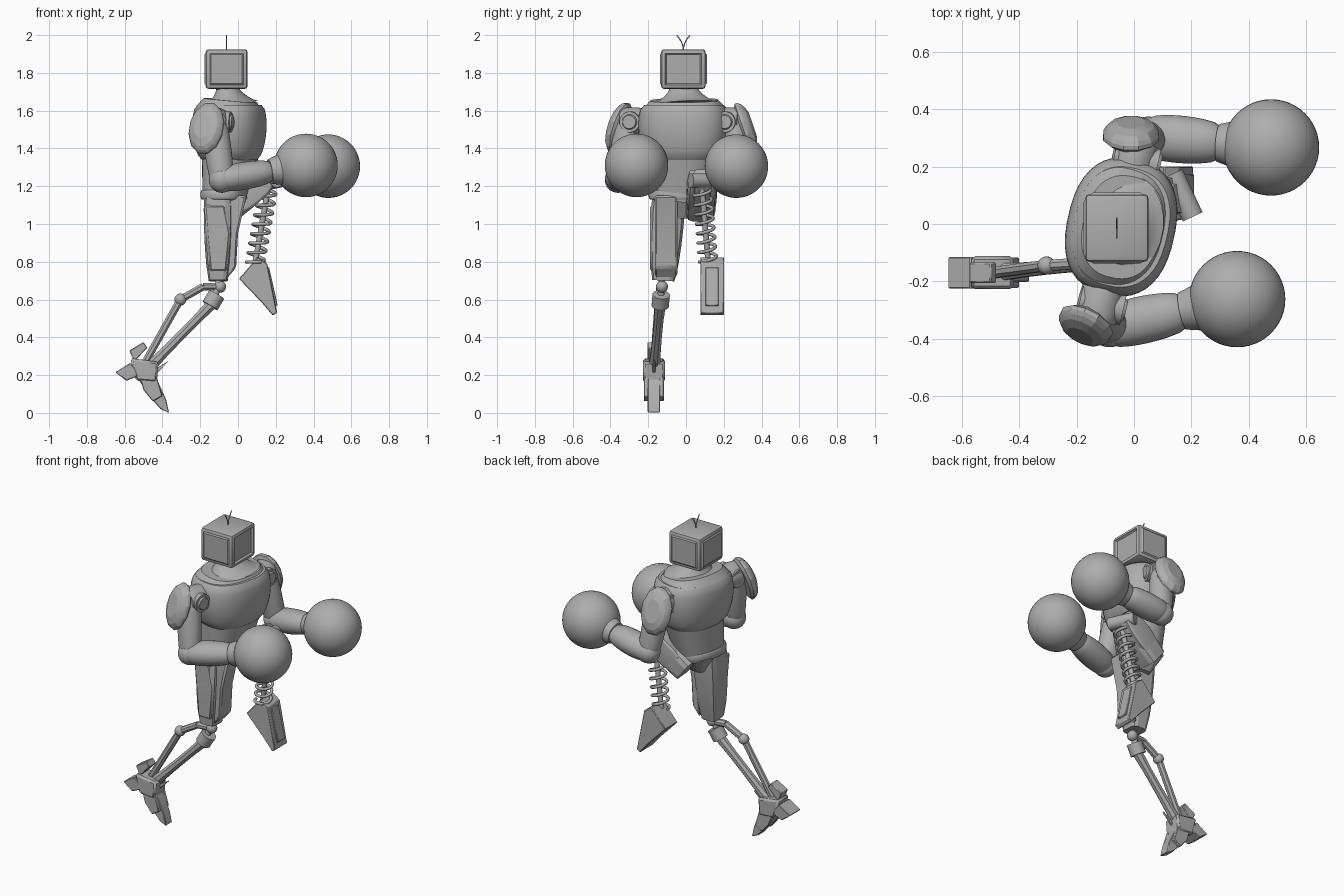
import bpy, bmesh, math
from mathutils import Vector

cube = bpy.data.objects.get("Cube")
if cube:
    bpy.data.objects.remove(cube, do_unlink=True)

shade = (.42, .42, .42, 1)
grey = bpy.data.materials.new("plain grey")
grey.use_nodes = True
grey.diffuse_color = shade
grey.node_tree.nodes["Principled BSDF"].inputs["Base Color"].default_value = shade

SIDEWAYS = Vector((0, 1, 0))
UP = Vector((0, 0, 1))
# The torso is twisted a little to its right
TORSO_LEFT = Vector((.22, .97, 0)).normalized()
TORSO_FORWARD = TORSO_LEFT.cross(UP)


def finish(name, bm, angle=.6, bevel=0):
    bmesh.ops.recalc_face_normals(bm, faces=bm.faces)
    mesh = bpy.data.meshes.new(name)
    bm.to_mesh(mesh)
    bm.free()
    mesh.materials.append(grey)
    mesh.shade_smooth()
    mesh.set_sharp_from_angle(angle=angle)
    ob = bpy.data.objects.new(name, mesh)
    bpy.context.collection.objects.link(ob)
    if bevel:
        modifier = ob.modifiers.new("edges", "BEVEL")
        modifier.width = bevel
        modifier.segments = 1


def tube(name, a, b, start, end, bulge=0, flat=1, side=SIDEWAYS, sides=24, power=2, steps=12, angle=.6):
    """Tapered, optionally bulging limb whose section is a superellipse."""
    a, b = Vector(a), Vector(b)
    along = (b - a).normalized()
    wide = (side - along * side.dot(along)).normalized()
    deep = wide.cross(along) * flat
    steps = steps if bulge else 1
    bm = bmesh.new()
    rows = []
    for k in range(steps + 1):
        t = k / steps
        radius = start + (end - start) * t + bulge * math.sqrt(abs(math.sin(math.pi * t)))
        row = []
        for i in range(sides):
            turn = math.tau * (i + .5) / sides
            c, s = [math.copysign(abs(q) ** (2 / power), q) for q in (math.cos(turn), math.sin(turn))]
            row.append(bm.verts.new(a.lerp(b, t) + (wide * c + deep * s) * radius))
        rows.append(row)
    for low, high in zip(rows, rows[1:]):
        for i in range(sides):
            j = (i + 1) % sides
            bm.faces.new((low[i], low[j], high[j], high[i]))
    bm.faces.new(rows[0])
    bm.faces.new(rows[-1])
    finish(name, bm, angle)


def ball(name, centre, radius, segments=32):
    bm = bmesh.new()
    bmesh.ops.create_uvsphere(bm, u_segments=segments, v_segments=segments // 2, radius=radius)
    bmesh.ops.translate(bm, verts=bm.verts, vec=centre)
    finish(name, bm)


def plate(name, outline, middle, width, bevel=.004):
    """Side outline in x and z, given a width across y."""
    bm = bmesh.new()
    face = bm.faces.new([bm.verts.new((x, middle - width / 2, z)) for x, z in outline])
    grown = bmesh.ops.extrude_face_region(bm, geom=[face])["geom"]
    moved = [v for v in grown if isinstance(v, bmesh.types.BMVert)]
    bmesh.ops.translate(bm, verts=moved, vec=SIDEWAYS * width)
    finish(name, bm, .4, bevel)


def wire(name, points, radius):
    curve = bpy.data.curves.new(name, "CURVE")
    curve.dimensions = "3D"
    curve.bevel_depth = radius
    curve.bevel_resolution = 2
    curve.use_fill_caps = True
    spline = curve.splines.new("POLY")
    spline.points.add(len(points) - 1)
    for point, place in zip(spline.points, points):
        point.co = (*place, 1)
    curve.materials.append(grey)
    bpy.context.collection.objects.link(bpy.data.objects.new(name, curve))


# Head: boxy monitor with a sunk screen and raised side covers
head = Vector((-.06, -.014, 1.82))
bm = bmesh.new()
bmesh.ops.create_cube(bm, size=1)
bmesh.ops.scale(bm, verts=bm.verts, vec=(.222, .236, .21))
bmesh.ops.translate(bm, verts=bm.verts, vec=head)
bmesh.ops.bevel(bm, geom=bm.edges[:], offset=.016, segments=2, affect="EDGES", profile=.5)
for face in [f for f in bm.faces if f.calc_area() > .02 and abs(f.normal.z) < .5]:
    screen = face.normal.x > .5
    bmesh.ops.inset_region(bm, faces=[face], thickness=.008)
    bmesh.ops.inset_region(bm, faces=[face], thickness=.01, depth=-.012 if screen else .006)
finish("head", bm)
for side, sign in (("right", -1), ("left", 1)):
    bend = [k / 4 for k in range(5)]
    wire(side + "_antenna", [head + UP * (.1 + .08 * k) + SIDEWAYS * sign * .035 * k * k for k in bend], .003)

# Neck, chest, abdomen, belt and pelvis
chest = Vector((-.045, -.01, 1.34))
waist = Vector((-.075, -.04, 1.13))
torso = dict(side=TORSO_LEFT, sides=40, power=2.4)
tube("neck", chest + UP * .29, head - UP * .09, .19, .08, bulge=-.03, flat=.78, side=TORSO_LEFT)
tube("chest", chest, chest + UP * .29, .18, .21, bulge=.045, flat=.78, **torso)
tube("collar", chest + UP * .27, chest + UP * .315 + TORSO_FORWARD * .004, .222, .18, flat=.76, **torso)
tube("abdomen", waist, chest + UP * .05, .145, .19, flat=.75, **torso)
tube("belt", waist, waist + UP * .05, .15, .15, bulge=.008, flat=.75, **torso)
tube("pelvis", waist - UP * .1, waist + UP * .01, .06, .14, flat=.8, sides=12, power=3, angle=.3)


# Arms: joint, shoulder pad, upper arm, forearm and ball fist
def arm(side, out, shoulder, elbow, fist, facing):
    shoulder, elbow, fist = Vector(shoulder), Vector(elbow), Vector(fist)
    facing = Vector(facing).normalized()
    wrist = elbow.lerp(fist, .57)
    tube(side + "_shoulder_sleeve", shoulder - out * .08, shoulder + out * .06, .065, .07, bulge=.01)
    front = shoulder + TORSO_FORWARD * .085
    tube(side + "_shoulder_hub", shoulder - TORSO_FORWARD * .07, front, .055, .055)
    tube(side + "_shoulder_cap", front, front + TORSO_FORWARD * .01, .04, .035)
    tube(side + "_upper_arm", shoulder + out * .03, elbow, .06, .055, bulge=.008, flat=1.1)
    ball(side + "_elbow", elbow, .07)
    tube(side + "_forearm", elbow, wrist, .066, .06, bulge=.02, flat=.88)
    tube(side + "_cuff", wrist, wrist.lerp(fist, .4), .066, .088)
    ball(side + "_fist", fist, .168, 48)
    pad = shoulder + facing * .1 - UP * .06 - TORSO_FORWARD * .01
    tube(side + "_shoulder_pad", pad - facing * .035, pad + facing * .035, .085, .05, bulge=.03,
         flat=1.42, side=facing.cross(UP), sides=12, steps=5, angle=.3)


arm("right", -TORSO_LEFT, (-.12, -.28, 1.54), (-.085, -.36, 1.235), (.36, -.262, 1.31), (-.45, -.87, .32))
arm("left", TORSO_LEFT, (0, .225, 1.54), (.05, .305, 1.235), (.478, .267, 1.306), (0, .95, .32))

# Right leg: armoured thigh
boxy = dict(sides=12, power=4, steps=5, angle=.3)
tube("right_thigh", (-.105, -.12, .7), (-.105, -.09, 1.17), .06, .085, bulge=.015, flat=.85, **boxy)
plate("right_thigh_front_plate", [(-.05, 1.15), (.045, 1.15), (0, .95), (-.01, .77), (-.06, .71)], -.105, .12, .01)
plate("right_thigh_side_plate", [(-.18, 1.1), (-.07, 1.1), (-.04, .95), (-.06, .75), (-.15, .75)], -.155, .07, .01)

# Right knee and shin: main strut plus linkage
knee = Vector((-.095, -.127, .668))
hinge = Vector((-.13, -.135, .585))
ankle = Vector((-.49, -.17, .22))
ball("right_knee_ball", knee, .032, 20)
tube("right_knee_post", knee + UP * .05, hinge, .018, .018)
tube("right_knee_collar", hinge.lerp(ankle, .05), hinge.lerp(knee, .5), .046, .046)
tube("right_shin", hinge, ankle, .032, .036, bulge=-.008, sides=8, steps=4)
elbowed = Vector((-.305, -.145, .6))
link = [knee, knee - Vector((.09, .01, 0)), elbowed, ankle + UP * .05]
for i, (a, b) in enumerate(zip(link, link[1:])):
    tube("right_link_%d" % i, a, b, .021, .021, sides=8)
ball("right_link_joint", elbowed, .032, 20)

# Right foot: ankle block, toe, side claws, heel spur and fin
plate("right_ankle", [(-.57, .29), (-.42, .27), (-.43, .16), (-.54, .17)], ankle.y, .115, .012)
plate("right_toe", [(-.54, .2), (-.43, .18), (-.38, .07), (-.365, 0), (-.41, .02), (-.48, .1)], ankle.y, .065)
for side, sign in (("outer", -1), ("inner", 1)):
    plate("right_%s_claw" % side, [(-.52, .19), (-.43, .19), (-.4, .09), (-.45, .06), (-.5, .12)],
          ankle.y + sign * .04, .025)
plate("right_heel", [(-.65, .215), (-.57, .265), (-.52, .2), (-.59, .17)], ankle.y, .11)
plate("right_heel_fin", [(-.575, .33), (-.5, .375), (-.48, .345), (-.55, .27)], ankle.y, .07)
plate("right_foot_blade", [(-.36, .28), (-.44, .2), (-.46, .22)], ankle.y, .015, .002)

# Left leg: raised thigh stump with side rails and a slanted knee pin
hip = Vector((-.07, .075, 1.07))
stump = Vector((.165, .09, 1.25))
tube("left_thigh", hip, stump, .075, .05, bulge=.013, **boxy)
for side, sign in (("inner", -1), ("outer", 1)):
    shift = SIDEWAYS * sign * .055
    tube("left_thigh_%s_rail" % side, hip.lerp(stump, .25) + shift, hip.lerp(stump, .95) + shift,
         .022, .018, bulge=.005, flat=3, **boxy)
slant = Vector((-.035, .075, 0))
pin = stump + Vector((.005, .01, -.02))
tube("left_knee_pin", pin - slant, pin + slant, .038, .038, side=UP)

# Spring and core between the stump and the loose shin
top = stump - Vector((.005, .005, .06))
low = Vector((.09, .118, .79))
axis = (low - top).normalized()
across = SIDEWAYS.cross(axis).normalized()
beside = axis.cross(across)
turns, steps = 8, 18
coil = []
for i in range(turns * steps + 1):
    turn = math.tau * i / steps
    coil.append(top.lerp(low, i / (turns * steps)) + (across * math.cos(turn) + beside * math.sin(turn)) * .046)
wire("left_spring", coil, .009)
tube("left_spring_core", top, low, .015, .015)

# Left shin stump: flared shell with a raised front panel
plate("left_shin", [(.005, .71), (.105, .825), (.155, .79), (.207, .53), (.185, .515), (.125, .585)],
      low.y + .02, .125)
plate("left_shin_panel", [(.155, .77), (.165, .77), (.21, .57), (.19, .56)], low.y + .02, .07, .003)
